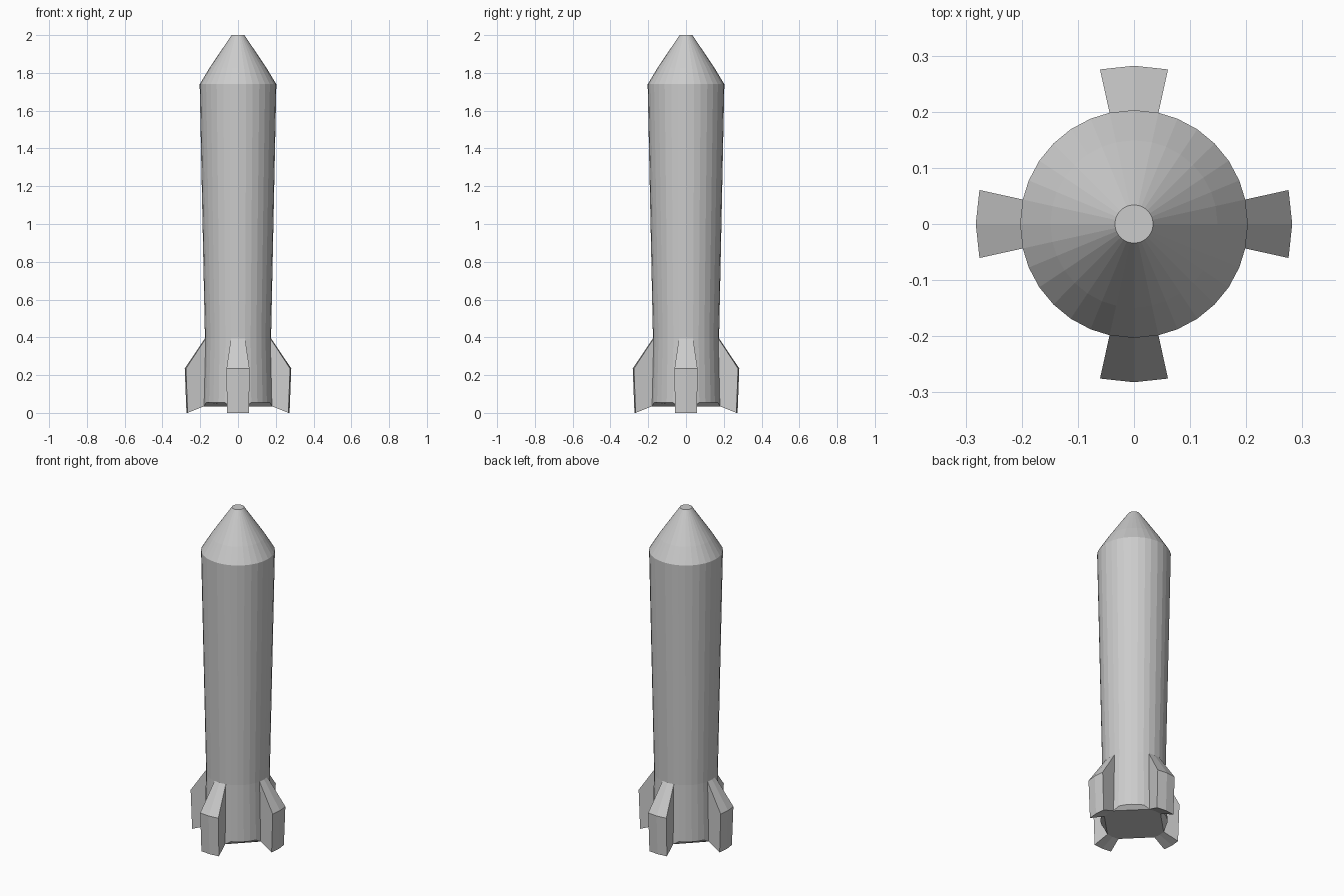
import bpy, bmesh
from math import sin, cos, radians

if "Cube" in bpy.data.objects:
    bpy.data.objects.remove(bpy.data.objects["Cube"])

SIDES = 32
FIN_HALF = radians(12.4)      # half angle covered by each fin


def is_fin(i):
    return i % 8 in (7, 0, 1)


def angle(i):
    # columns beside each fin line up with the fin's sides
    base = radians(i * 360 / SIDES)
    extra = FIN_HALF - radians(360 / SIDES)
    return base + {1: extra, 7: -extra}.get(i % 8, 0)


def polar(r, a, z):
    return (r * cos(a), r * sin(a), z)


def finish(name, bm):
    bmesh.ops.recalc_face_normals(bm, faces=bm.faces[:])
    mesh = bpy.data.meshes.new(name)
    bm.to_mesh(mesh)
    bm.free()
    ob = bpy.data.objects.new(name, mesh)
    bpy.context.collection.objects.link(ob)


# Hull and fins in one surface: lathe the profile, radius and height
profile = [(0.184, 0.035), (0.175, 0.395), (0.203, 1.74), (0.149, 1.829), (0.034, 2.0)]
bm = bmesh.new()
rings = []
for k, (r, z) in enumerate(profile):
    rings.append([bm.verts.new(polar(r, angle(i), z + (0.02 if k == 0 and not is_fin(i) else 0)))
                  for i in range(SIDES)])
for k in range(len(rings) - 1):
    for i in range(SIDES):
        j = (i + 1) % SIDES
        if k == 0 and is_fin(i) and is_fin(j):
            continue          # left open where fins grow out
        bm.faces.new((rings[k][i], rings[k][j], rings[k + 1][j], rings[k + 1][i]))
bm.faces.new(rings[-1])

# Base: flat centre, with sloped pieces rising to the hull edge between fins
base = rings[0]
bm.faces.new([v for i, v in enumerate(base) if is_fin(i)])
for s in range(4):
    bm.faces.new([base[s * 8 + i] for i in range(1, 8)])

# Four fins extruded from the open panels
for s in range(4):
    idx = [(s * 8 + d) % SIDES for d in (-1, 0, 1)]
    low = [bm.verts.new(polar(0.273, angle(i), 0.0)) for i in idx]
    high = [bm.verts.new(polar(0.282, angle(i), 0.235)) for i in idx]
    root_low = [rings[0][i] for i in idx]
    root_high = [rings[1][i] for i in idx]
    strips = [root_low, low, high, root_high]
    for a, b in zip(strips, strips[1:]):
        for n in range(2):
            bm.faces.new((a[n], a[n + 1], b[n + 1], b[n]))
    for n in (0, 2):
        bm.faces.new([row[n] for row in strips])

finish("rocket_hull_with_fins", bm)
